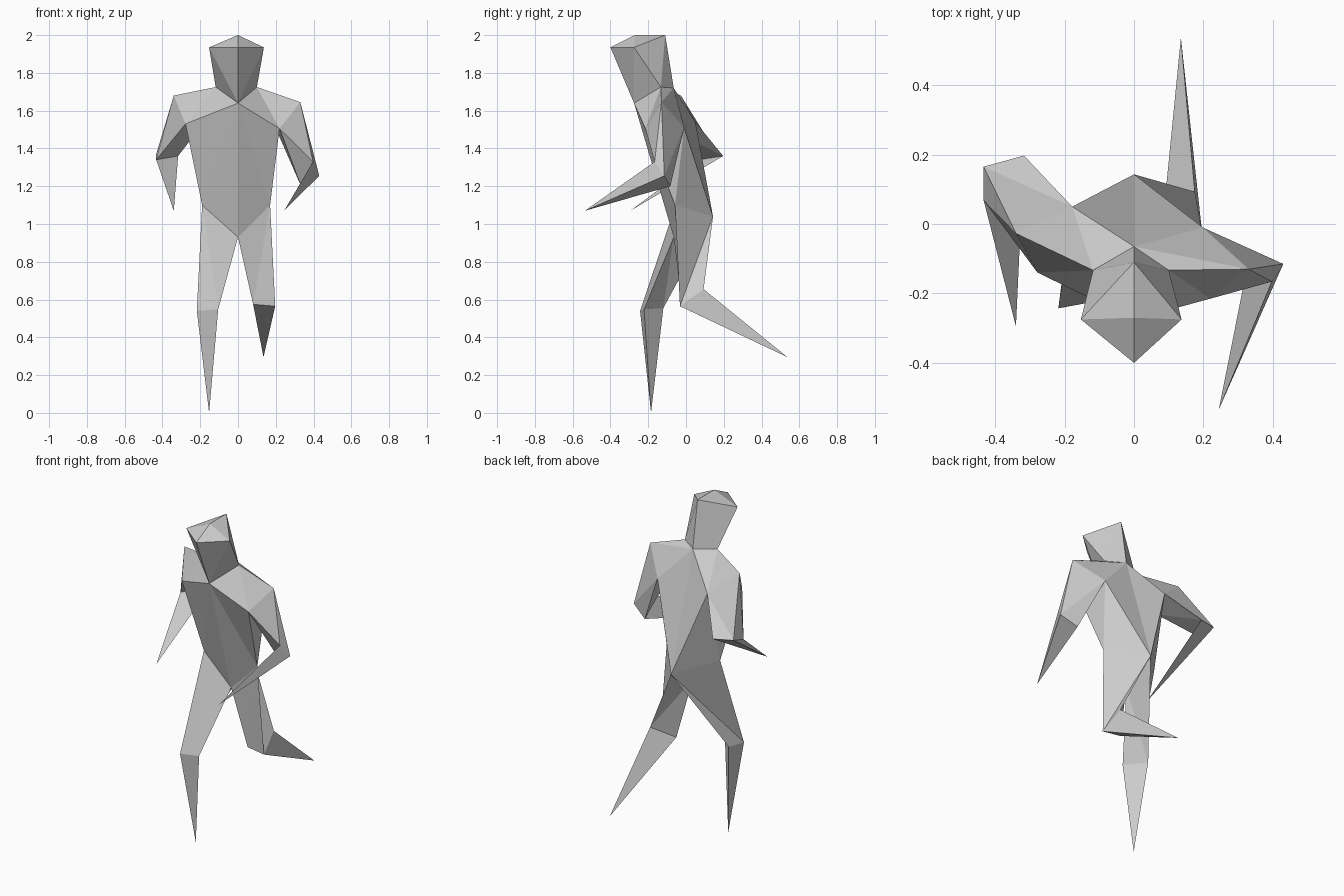
import bpy
import bmesh
from mathutils import Vector

# Remove the default cube only
cube = bpy.data.objects.get("Cube")
if cube:
    bpy.data.objects.remove(cube, do_unlink=True)

# Single matte grey for the whole figure
grey = bpy.data.materials.new("light grey")
grey.use_nodes = True
tone = (0.6, 0.6, 0.6, 1.0)
grey.diffuse_color = tone
shader = grey.node_tree.nodes["Principled BSDF"]
shader.inputs["Base Color"].default_value = tone
shader.inputs["Roughness"].default_value = 0.8


def build_part(name, faces):
    """Make one flat-shaded object from faces given as lists of points."""
    bm = bmesh.new()
    for face in faces:
        bm.faces.new([bm.verts.new(point) for point in face])
    bmesh.ops.remove_doubles(bm, verts=bm.verts, dist=0.001)
    bmesh.ops.recalc_face_normals(bm, faces=bm.faces)
    mesh = bpy.data.meshes.new(name)
    bm.to_mesh(mesh)
    bm.free()
    mesh.materials.append(grey)
    part = bpy.data.objects.new(name, mesh)
    bpy.context.collection.objects.link(part)
    return part


def build_limb(name, root, joint, tip):
    """Three-sided limb: a tube from root to joint, then a spike to the tip."""
    faces = []
    for i in range(len(root)):
        j = (i + 1) % len(root)
        faces.append((root[i], root[j], joint[j]))
        faces.append((root[i], joint[j], joint[i]))
        faces.append((joint[i], joint[j], tip))
    return build_part(name, faces)


# Neck ring, shared by head and torso
chin = Vector((0, -.275, 1.64))
neck_left = Vector((.1, -.133, 1.725))
neck_right = Vector((-.118, -.133, 1.725))
nape = Vector((0, -.065, 1.72))

# Shoulder rings, shared by torso and arms: top, front, back
shoulder_left = Vector((.33, -.13, 1.645))
chest_left = Vector((.22, -.215, 1.505))
blade_left = Vector((.198, -.01, 1.51))
shoulder_right = Vector((-.34, -.027, 1.68))
chest_right = Vector((-.278, -.14, 1.53))
blade_right = Vector((-.178, .05, 1.54))

# Pelvis points, shared by torso and legs
hip_left = Vector((.17, -.058, 1.1))
hip_right = Vector((-.19, -.055, 1.1))
crotch = Vector((0, -.065, .93))
seat = Vector((0, .143, 1.04))

# Head: a tapered block with a ridge on top
crown = Vector((0, -.27, 2))
crown_back = Vector((0, -.11, 2))
brow = Vector((0, -.4, 1.935))
temple_left = Vector((.137, -.275, 1.935))
temple_right = Vector((-.153, -.275, 1.935))

head_faces = []
for temple, neck in ((temple_left, neck_left), (temple_right, neck_right)):
    head_faces += [
        (crown, brow, temple),
        (crown, temple, crown_back),
        (brow, chin, temple),
        (temple, chin, neck),
        (temple, neck, crown_back),
        (crown_back, neck, nape),
    ]
build_part("head", head_faces)

# Torso: both sides share the same layout
sides = (
    (neck_left, shoulder_left, chest_left, blade_left, hip_left),
    (neck_right, shoulder_right, chest_right, blade_right, hip_right),
)
torso_faces = []
for neck, shoulder, chest, blade, hip in sides:
    torso_faces += [
        (chin, neck, chest),
        (neck, shoulder, chest),
        (chin, chest, hip),
        (chin, hip, crotch),
        (chest, blade, hip),
        (blade, seat, hip),
        (nape, blade, seat),
    ]
# The swung-back right shoulder folds the other way
torso_faces += [
    (nape, neck_left, shoulder_left),
    (nape, shoulder_left, blade_left),
    (neck_right, shoulder_right, blade_right),
    (nape, neck_right, blade_right),
]
build_part("torso", torso_faces)

# Arms: elbow rings run outer, front, back
build_limb(
    "left_arm",
    (shoulder_left, chest_left, blade_left),
    (Vector((.43, -.115, 1.255)), Vector((.397, -.166, 1.33)), Vector((.334, -.083, 1.2))),
    Vector((.244, -.535, 1.07)),
)
build_limb(
    "right_arm",
    (shoulder_right, chest_right, blade_right),
    (Vector((-.433, .165, 1.37)), Vector((-.433, .068, 1.34)), Vector((-.317, .197, 1.36))),
    Vector((-.34, -.295, 1.07)),
)

# Legs: knee rings run outer, inner, back
build_limb(
    "left_leg",
    (hip_left, crotch, seat),
    (Vector((.197, -.032, .565)), Vector((.08, -.022, .575)), Vector((.175, .093, .655))),
    Vector((.135, .537, .295)),
)
build_limb(
    "right_leg",
    (hip_right, crotch, seat),
    (Vector((-.218, -.243, .54)), Vector((-.105, -.222, .548)), Vector((-.202, -.12, .555))),
    Vector((-.153, -.185, 0)),
)
